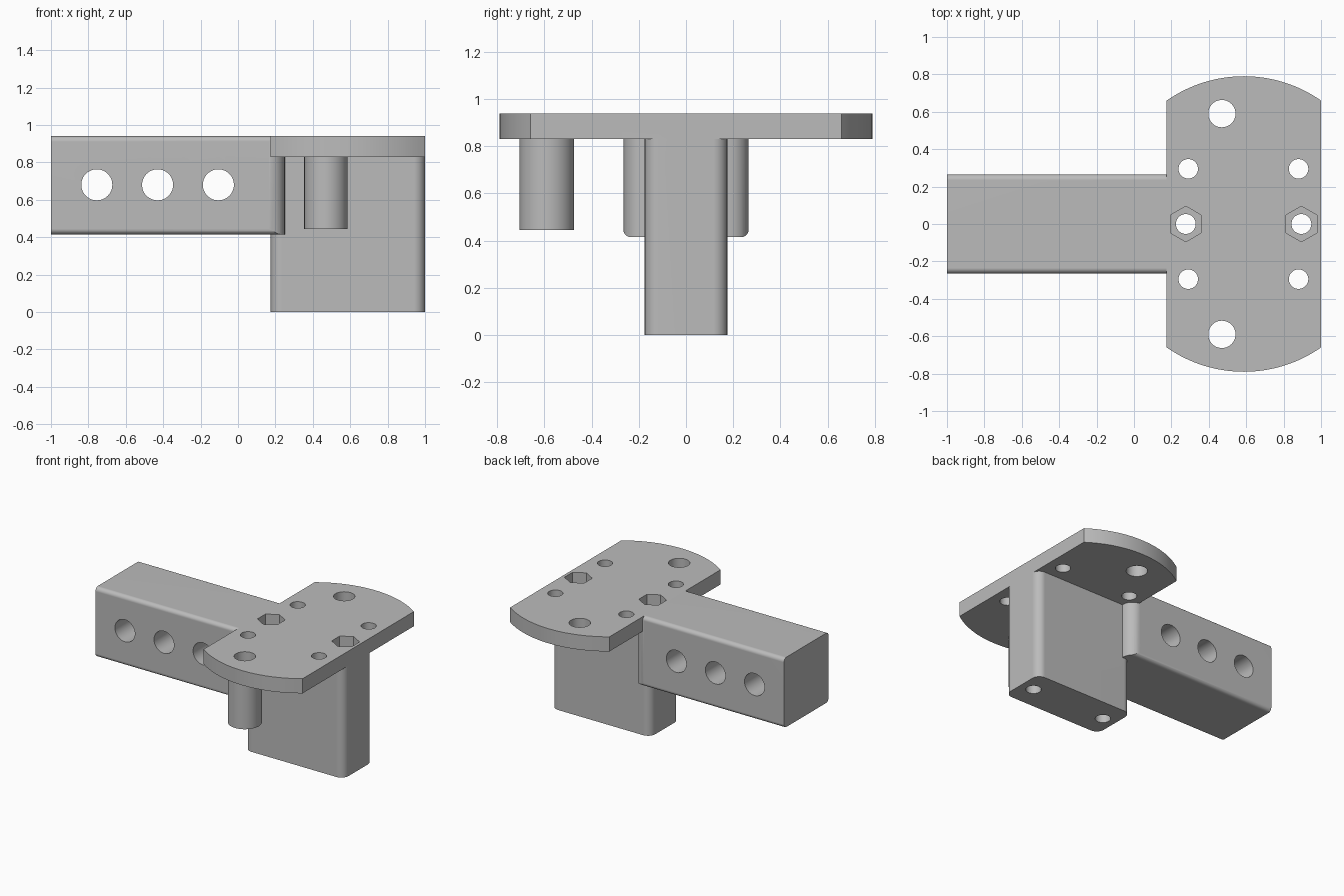
import bpy
import bmesh
from math import sin, cos, pi, tau, asin

default = bpy.data.objects.get("Cube")
if default:
    bpy.data.objects.remove(default, do_unlink=True)

grey = bpy.data.materials.new("plain grey")
grey.use_nodes = True
colour = (0.5, 0.5, 0.5, 1)
grey.diffuse_color = colour
grey.node_tree.nodes["Principled BSDF"].inputs["Base Color"].default_value = colour


def circle(a, b, r, sides=48, turn=0):
    return [(a + r * cos(turn + tau * i / sides), b + r * sin(turn + tau * i / sides))
            for i in range(sides)]


def rounded(a0, a1, b0, b1, r_low, r_high, steps=8):
    """Rectangle with its own corner radius on the low and high a side."""
    pts = []
    for k, (a, b, r) in enumerate([(a1, b1, r_high), (a0, b1, r_low),
                                   (a0, b0, r_low), (a1, b0, r_high)]):
        ca = a - r if a == a1 else a + r
        cb = b - r if b == b1 else b + r
        n = steps if r else 0
        for i in range(n + 1):
            t = k * pi / 2 + (pi / 2 * i / n if n else 0)
            pts.append((ca + r * cos(t), cb + r * sin(t)))
    return pts


def prism(name, outline, lo, hi, axis="z"):
    """Extrude an outline along an axis."""
    place = {"z": lambda a, b, h: (a, b, h),
             "x": lambda a, b, h: (h, a, b),
             "y": lambda a, b, h: (a, h, b)}[axis]
    bm = bmesh.new()
    low = [bm.verts.new(place(a, b, lo)) for a, b in outline]
    high = [bm.verts.new(place(a, b, hi)) for a, b in outline]
    bm.faces.new(low)
    bm.faces.new(high)
    for i in range(len(low)):
        j = (i + 1) % len(low)
        bm.faces.new((low[i], low[j], high[j], high[i]))
    bmesh.ops.recalc_face_normals(bm, faces=bm.faces)
    mesh = bpy.data.meshes.new(name)
    bm.to_mesh(mesh)
    bm.free()
    mesh.materials.append(grey)
    obj = bpy.data.objects.new(name, mesh)
    bpy.context.collection.objects.link(obj)
    return obj


def activate(obj):
    bpy.ops.object.select_all(action="DESELECT")
    obj.select_set(True)
    bpy.context.view_layer.objects.active = obj


def combine(obj, other, operation):
    """Apply a boolean and discard the helper."""
    activate(obj)
    mod = obj.modifiers.new("boolean", "BOOLEAN")
    mod.object = other
    mod.operation = operation
    mod.solver = "EXACT"
    bpy.ops.object.modifier_apply(modifier=mod.name)
    bpy.data.objects.remove(other, do_unlink=True)


LEFT, RIGHT, TOP, UNDER = 0.175, 1.0, 0.94, 0.83
MID = (LEFT + RIGHT) / 2

# Top plate with bowed front and back ends
half, rise, reach = (RIGHT - LEFT) / 2, 0.13, 0.79
radius = (half ** 2 + rise ** 2) / (2 * rise)
spread = asin(half / radius)
bow = []
for i in range(33):
    t = spread * (1 - i / 16)
    bow.append((MID + radius * sin(t), reach - radius + radius * cos(t)))
body = prism("bracket_body", bow + [(x, -y) for x, y in reversed(bow)], UNDER, TOP)

# Downward post with rounded upright edges
post = prism("post", rounded(LEFT, RIGHT, -0.175, 0.175, 0.06, 0.06), 0, 0.9)
combine(body, post, "UNION")

# Side arm: rounded section, with rounded inner end
arm = prism("arm", rounded(-0.265, 0.265, 0.415, TOP, 0.03, 0.03), -1, 0.3, "x")
arm_plan = prism("arm_plan", rounded(-1.0, 0.25, -0.265, 0.265, 0, 0.085), 0.3, 1.1)
combine(arm, arm_plan, "INTERSECT")
combine(body, arm, "UNION")

# Hollow pin under the front end
pin = prism("pin", circle(0.47, -0.59, 0.116), 0.445, 0.9)
combine(body, pin, "UNION")

# Cross holes in the arm
for x in (-0.755, -0.43, -0.105):
    combine(body, prism("cross_hole", circle(x, 0.68, 0.083), -0.5, 0.5, "y"), "DIFFERENCE")

# Plate holes, front and back
for side in (-1, 1):
    combine(body, prism("pin_hole", circle(0.47, side * 0.59, 0.073), 0.3, 1.1), "DIFFERENCE")
    for x in (0.29, 0.88):
        combine(body, prism("screw_hole", circle(x, side * 0.295, 0.052), 0.7, 1.1), "DIFFERENCE")

# Long bolt holes with hexagonal nut pockets
for x in (0.277, 0.895):
    combine(body, prism("bolt_hole", circle(x, 0, 0.053), -0.1, 1.1), "DIFFERENCE")
    combine(body, prism("nut_pocket", circle(x, 0, 0.095, 6, pi / 2), 0.79, 1.1), "DIFFERENCE")

activate(body)
bpy.ops.object.shade_smooth_by_angle(angle=pi / 6)
weighted = body.modifiers.new("even_flats", "WEIGHTED_NORMAL")
weighted.keep_sharp = True
